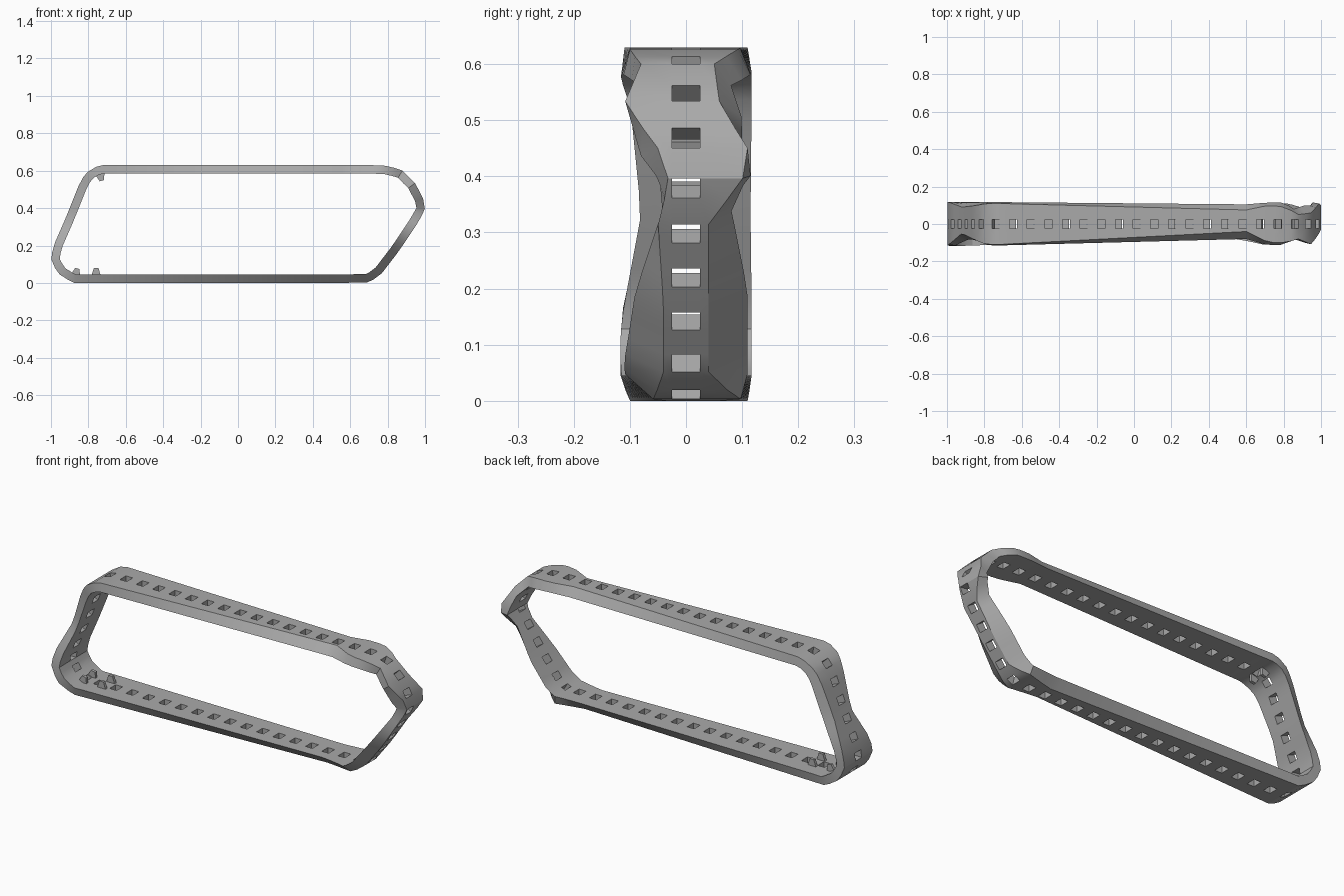
import bpy
import bmesh
import math
from mathutils import Vector

cube = bpy.data.objects.get("Cube")
if cube:
    bpy.data.objects.remove(cube, do_unlink=True)

steel = bpy.data.materials.new("track grey")
steel.use_nodes = True
steel.diffuse_color = (0.4, 0.4, 0.4, 1)
steel.node_tree.nodes["Principled BSDF"].inputs["Base Color"].default_value = (0.4, 0.4, 0.4, 1)

THICK = 0.045
HALF_SLOT = 0.025
LINKS = 50
SLOT_SHARE = 0.42

# Loop path: x, z, then half widths: front outer, front inner, back outer, back inner
KEYS = [
    (-.73, .63, .11, .115, .11, .117),
    (.6, .63, .04, .08, .075, .105),
    (.72, .63, .1, .115, .1, .115),
    (.81, .625, .1, .11, .09, .115),
    (.88, .6, .08, .08, .05, .08),
    (.95, .53, .11, .1, .06, .1),
    (.99, .45, .05, .08, .11, .1),
    (1, .39, .03, .05, .1, .117),
    (.96, .32, .05, .04, .04, .08),
    (.86, .17, .04, .09, .04, .11),
    (.76, .04, .04, .11, .04, .11),
    (.7, .003, .06, .11, .1, .11),
    (.55, 0, .035, .08, .06, .1),
    (-.88, 0, .1, .115, .11, .117),
    (-.95, .04, .117, .117, .117, .117),
    (-1, .11, .117, .117, .117, .117),
    (-.99, .19, .11, .11, .117, .117),
    (-.92, .35, .05, .08, .09, .115),
    (-.84, .55, .09, .1, .1, .117),
    (-.79, .61, .11, .117, .11, .117),
]

closed = [Vector(k) for k in KEYS + KEYS[:1]]
lengths = [(b.xy - a.xy).length for a, b in zip(closed, closed[1:])]
TOTAL = sum(lengths)


def sample(s):
    """Interpolated path values at distance s along the loop."""
    s %= TOTAL
    for a, b, step in zip(closed, closed[1:], lengths):
        if s <= step:
            return a.lerp(b, s / step)
        s -= step
    return closed[-1]


def frame(s):
    """Path values and the inward direction at distance s."""
    along = (sample(s + 0.03).xy - sample(s - 0.03).xy).normalized()
    return sample(s), Vector((along.y, -along.x))


def finish(bm, name):
    bmesh.ops.recalc_face_normals(bm, faces=bm.faces[:])
    mesh = bpy.data.meshes.new(name)
    bm.to_mesh(mesh)
    bm.free()
    obj = bpy.data.objects.new(name, mesh)
    obj.data.materials.append(steel)
    bpy.context.collection.objects.link(obj)
    bpy.ops.object.select_all(action="DESELECT")
    obj.select_set(True)
    bpy.context.view_layer.objects.active = obj
    bpy.ops.object.shade_smooth_by_angle(angle=math.radians(25))
    return obj


# Belt: alternating slotted and solid stretches
bm = bmesh.new()
pitch = TOTAL / LINKS
rings = []
for i in range(LINKS * 2):
    s = (i // 2 + (i % 2) * SLOT_SHARE) * pitch - 0.03
    p, inward = frame(s)
    front_out, front_in, back_out, back_in = p[2:]
    outer_y = (-front_out, -HALF_SLOT, HALF_SLOT, back_out)
    inner_y = (-front_in, -HALF_SLOT, HALF_SLOT, back_in)
    low = p.xy + inward * THICK
    rings.append((
        [bm.verts.new((p.x, y, p.y)) for y in outer_y],
        [bm.verts.new((low.x, y, low.y)) for y in inner_y],
    ))

for i, (out_a, in_a) in enumerate(rings):
    out_b, in_b = rings[(i + 1) % len(rings)]
    slotted = i % 2 == 0
    for j in range(3):
        if slotted and j == 1:
            continue
        for a, b in ((out_a, out_b), (in_a, in_b)):
            bm.faces.new((a[j], a[j + 1], b[j + 1], b[j]))
    # belt edges, plus the side walls of each slot
    for j in (0, 1, 2, 3) if slotted else (0, 3):
        bm.faces.new((out_a[j], out_b[j], in_b[j], in_a[j]))
    # end wall of each slot
    bm.faces.new((out_a[1], out_a[2], in_a[2], in_a[1]))
finish(bm, "track_belt")

# Guide teeth left on the inner side of the rear corners
for n, s in enumerate((TOTAL - 0.02, TOTAL - 0.78, TOTAL - 0.9)):
    p, inward = frame(s)
    along = Vector((-inward.y, inward.x))
    base = p.xy + inward * (THICK - 0.005)
    bm = bmesh.new()
    for y in (-0.045, -0.03, 0.03, 0.045):
        for side, height in ((-0.025, 0), (0.025, 0), (0.012, 0.04), (-0.012, 0.04)):
            q = base + along * side + inward * height
            bm.verts.new((q.x, y, q.y))
    bm.verts.ensure_lookup_table()
    for start in (0, 8):
        a, b = bm.verts[start:start + 4], bm.verts[start + 4:start + 8]
        bm.faces.new(a)
        bm.faces.new(b)
        for k in range(4):
            m = (k + 1) % 4
            bm.faces.new((a[k], a[m], b[m], b[k]))
    finish(bm, "guide_tooth_%d" % (n + 1))
